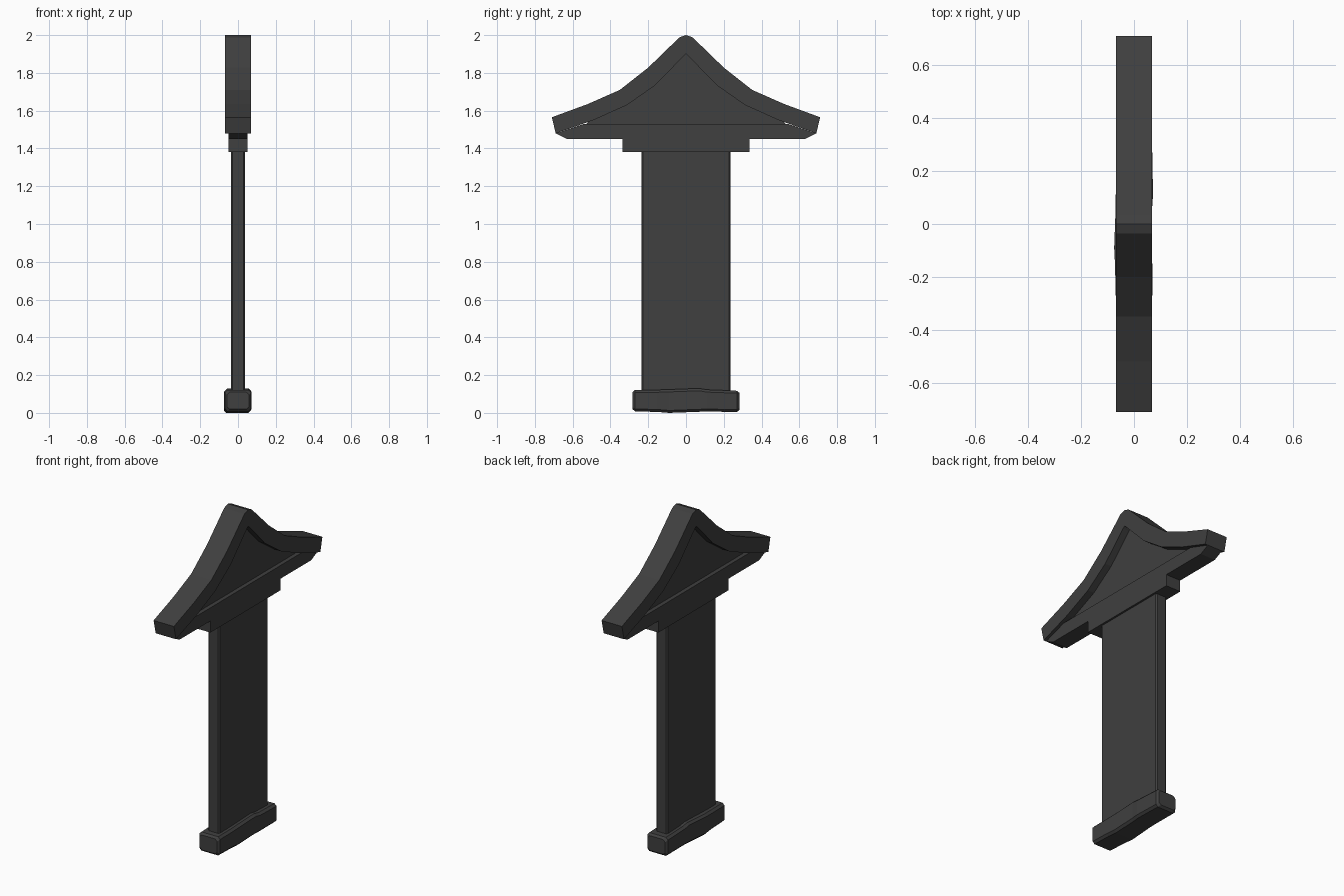
import bpy, bmesh

if "Cube" in bpy.data.objects:
    bpy.data.objects.remove(bpy.data.objects["Cube"])

mat = bpy.data.materials.new("dark_grey")
mat.diffuse_color = (0.05, 0.05, 0.05, 1)
mat.use_nodes = True
mat.node_tree.nodes["Principled BSDF"].inputs["Base Color"].default_value = mat.diffuse_color


def finish(name, bm):
    bmesh.ops.recalc_face_normals(bm, faces=bm.faces)
    me = bpy.data.meshes.new(name)
    bm.to_mesh(me)
    bm.free()
    me.materials.append(mat)
    ob = bpy.data.objects.new(name, me)
    bpy.context.collection.objects.link(ob)
    return ob


def loft(name, rings, cap=True):
    """Skin a series of closed rings with quads and cap the ends."""
    bm = bmesh.new()
    vs = [[bm.verts.new(p) for p in ring] for ring in rings]
    n = len(vs[0])
    for a, b in zip(vs, vs[1:]):
        for i in range(n):
            j = (i + 1) % n
            bm.faces.new((a[i], a[j], b[j], b[i]))
    bm.faces.new(vs[0])
    bm.faces.new(vs[-1])
    return finish(name, bm)


def extrude_x(name, half, hx):
    """Extrude a mirrored (y, z) half profile to x = +-hx."""
    prof = half + [(-y, z) for y, z in reversed(half) if y > 0]
    return loft(name, [[(x, y, z) for y, z in prof] for x in (-hx, hx)])


# Sweeping roof: paired upper and lower curve points, mirrored in y
half = [((0.035, 1.988), (0.012, 1.889)), ((0.2, 1.828), (0.165, 1.733)),
        ((0.35, 1.71), (0.312, 1.63)), ((0.52, 1.635), (0.49, 1.55)),
        ((0.71, 1.565), (0.69, 1.48))]
pairs = [((-u[0], u[1]), (-l[0], l[1])) for u, l in reversed(half)]
pairs += [((0, 2.0), (0, 1.9))] + half
HX = 0.068
loft("roof", [[(-HX, *u), (HX, *u), (HX, *l), (-HX, *l)] for u, l in pairs])

# Recessed gable panel, tucked under the roof
extrude_x("gable_panel", [(0, 1.92), (0.17, 1.745), (0.315, 1.645),
                          (0.49, 1.565), (0.56, 1.5)], 0.025)

# Eaves beam with slanted ends, and the bracket below it
extrude_x("eaves_beam", [(0.54, 1.53), (0.69, 1.48), (0.63, 1.45)], 0.05)
extrude_x("bracket", [(0.335, 1.455), (0.335, 1.38)], 0.05)


def chamfered(hx, hy, c):
    """Rectangle outline with cut corners."""
    return [(hx, hy - c), (hx - c, hy), (c - hx, hy), (-hx, hy - c),
            (-hx, c - hy), (c - hx, -hy), (hx - c, -hy), (hx, c - hy)]


# Upright slab with chamfered vertical edges
loft("slab", [[(x, y, z) for x, y in chamfered(0.038, 0.235, 0.008)]
              for z in (0.08, 1.39)])

# Rough stone foot: y, left, right, bottom, top
stations = [(-0.283, -0.058, 0.058, 0.020, 0.110),
            (-0.270, -0.069, 0.069, 0.008, 0.121),
            (-0.150, -0.072, 0.069, 0.005, 0.122),
            (-0.090, -0.075, 0.068, 0.000, 0.124),
            (0.070, -0.069, 0.069, 0.006, 0.130),
            (0.110, -0.069, 0.072, 0.007, 0.123),
            (0.270, -0.068, 0.069, 0.005, 0.117),
            (0.283, -0.058, 0.058, 0.017, 0.106)]
rings = []
for y, l, r, b, t in stations:
    outline = chamfered((r - l) / 2, (t - b) / 2, 0.013)
    rings.append([(x + (l + r) / 2, y, z + (t + b) / 2) for x, z in outline])
loft("stone_foot", rings)
